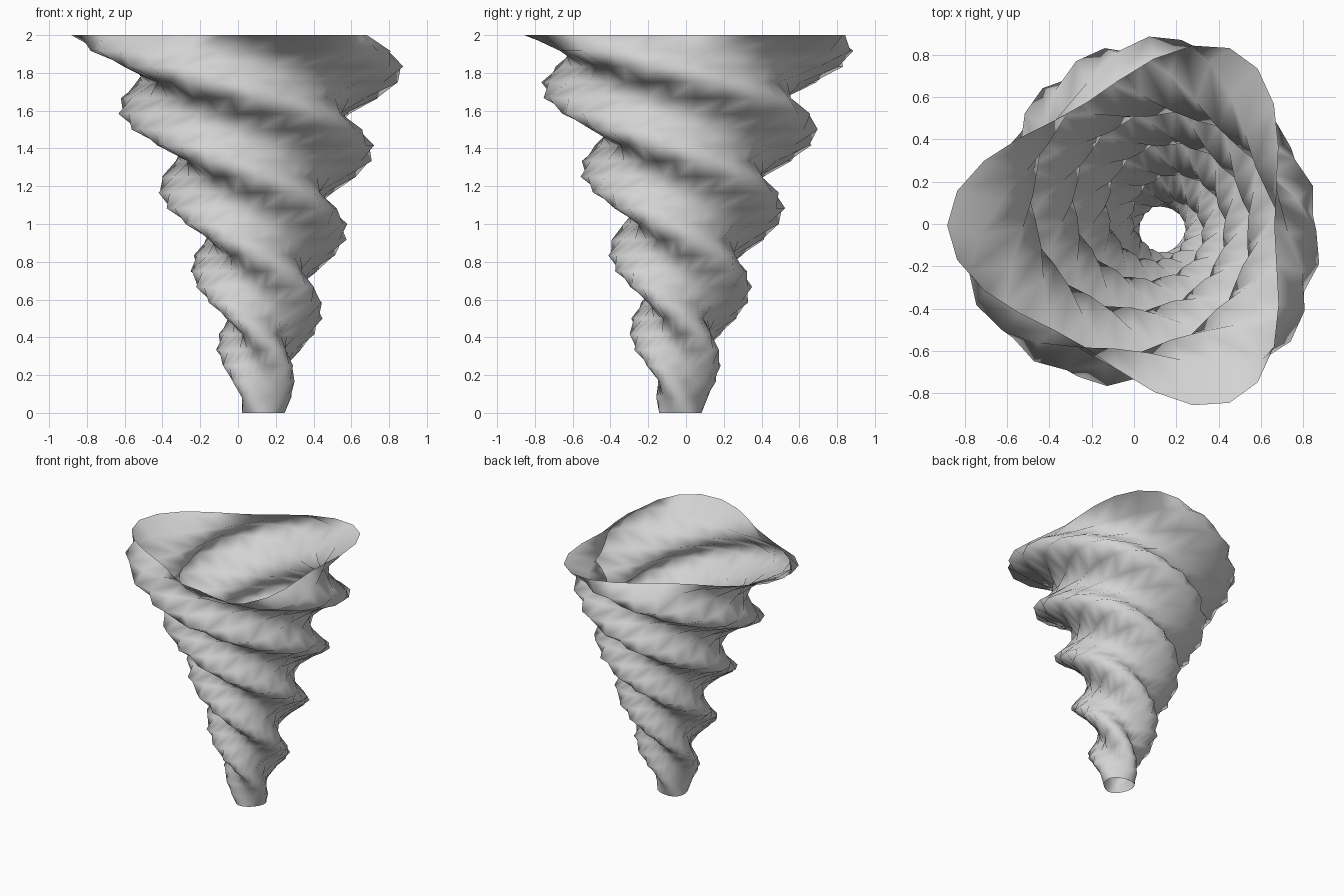
import bpy, bmesh, math

if "Cube" in bpy.data.objects:
    bpy.data.objects.remove(bpy.data.objects["Cube"])

SIDES, ROWS, HEIGHT = 28, 24, 2.0
TWIST = math.radians(279)      # lobe rotation per unit of height


def ring_point(i, z):
    """Point on the three-lobed cross-section at height z."""
    radius = 0.113 + 0.14 * z + 0.095 * z * z + 0.022 * math.sin(math.pi * z / 2)
    lobe = (0.07 + 0.04 * z) * min(1.0, 0.1 + z / 0.4)   # round at the foot
    cx = 0.13 + 0.03 * z - 0.0375 * z * z
    cy = 0.026 * math.sin(math.pi * (z - 0.7) / 1.2)
    a = 2 * math.pi * i / SIDES
    phase = 3 * (a - math.pi - TWIST * (HEIGHT - z))
    r = radius + lobe * math.cos(phase)
    a -= 0.07 * math.sin(phase)          # vertices gather on the ridges
    return (cx + r * math.cos(a), cy + (1 + 0.01 * z) * r * math.sin(a), z)


# Twisted funnel: open rings stacked into a thin shell
bm = bmesh.new()
rings = [[bm.verts.new(ring_point(i, HEIGHT * j / ROWS)) for i in range(SIDES)]
         for j in range(ROWS + 1)]
for low, high in zip(rings, rings[1:]):
    for i in range(SIDES):
        k = (i + 1) % SIDES
        # diagonal runs across the ridges, giving their toothed edge
        bm.faces.new((low[i], low[k], high[k]))
        bm.faces.new((low[i], high[k], high[i]))
for f in bm.faces:
    f.smooth = True

mesh = bpy.data.meshes.new("twisted_funnel")
bm.to_mesh(mesh)
bm.free()

mat = bpy.data.materials.new("light grey")
mat.diffuse_color = (0.65, 0.65, 0.65, 1)
mat.use_nodes = True
mat.node_tree.nodes["Principled BSDF"].inputs["Base Color"].default_value = mat.diffuse_color
mesh.materials.append(mat)
funnel = bpy.data.objects.new("twisted_funnel", mesh)
bpy.context.collection.objects.link(funnel)
